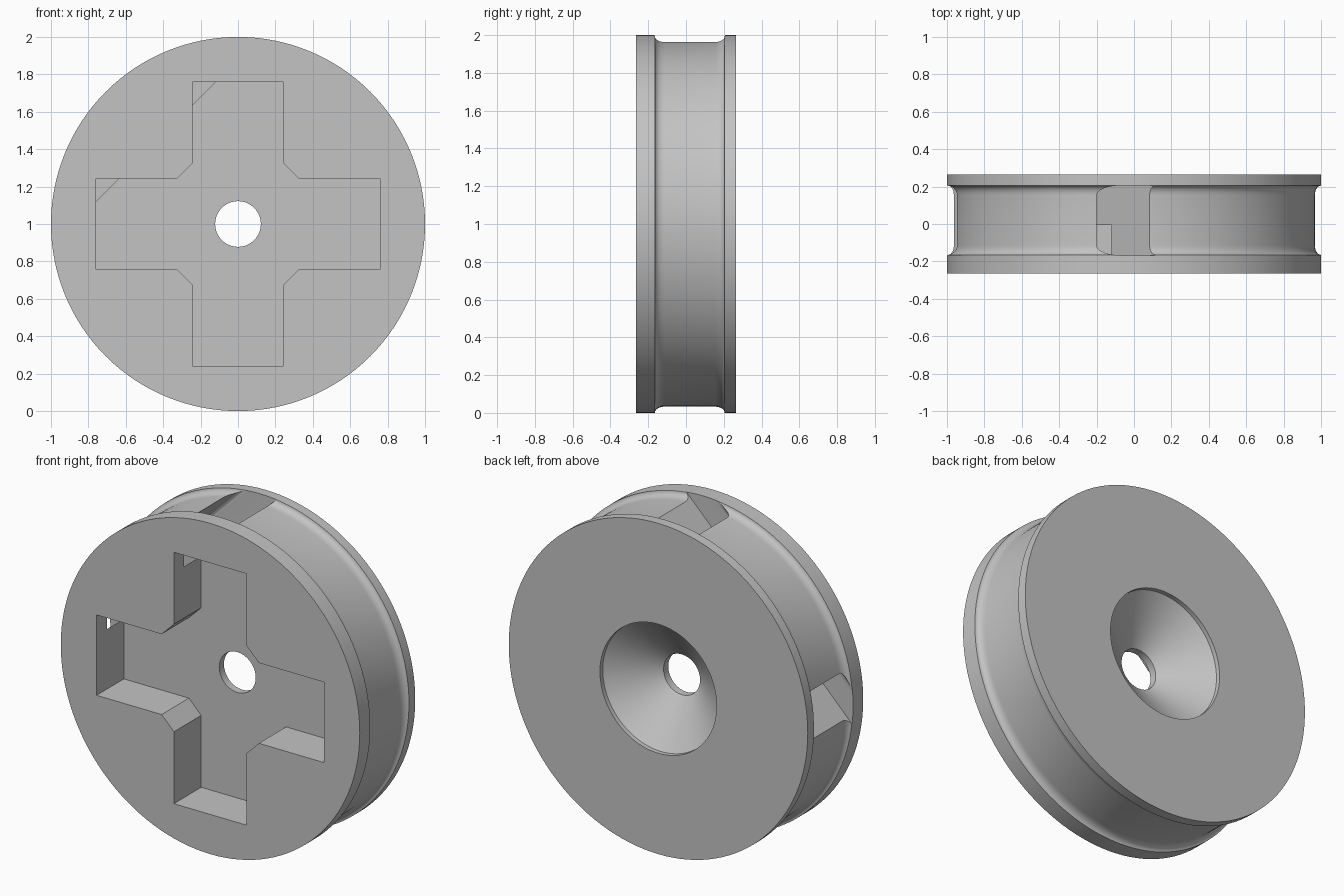
import bpy, bmesh, math
from mathutils import Vector

cube = bpy.data.objects.get("Cube")
if cube:
    bpy.data.objects.remove(cube, do_unlink=True)

SEG = 128
CENTRE = Vector((0, 0, 1))


def make_object(name, bm):
    bmesh.ops.recalc_face_normals(bm, faces=bm.faces)
    mesh = bpy.data.meshes.new(name)
    bm.to_mesh(mesh)
    bm.free()
    obj = bpy.data.objects.new(name, mesh)
    bpy.context.collection.objects.link(obj)
    return obj


def prism(name, points, direction):
    """Extrude a closed outline along a direction."""
    bm = bmesh.new()
    face = bm.faces.new([bm.verts.new(p) for p in points])
    grown = bmesh.ops.extrude_face_region(bm, geom=[face])["geom"]
    verts = [g for g in grown if isinstance(g, bmesh.types.BMVert)]
    bmesh.ops.translate(bm, vec=direction, verts=verts)
    return make_object(name, bm)


def arc(cx, cy, rx, ry, start, end, steps=6):
    """Points on an elliptical arc, angles in degrees."""
    angles = [math.radians(start + (end - start) * i / steps) for i in range(steps + 1)]
    return [(cx + rx * math.cos(a), cy + ry * math.sin(a)) for a in angles]


# Wheel body: (radius, y) ring profile with belt groove and rear countersink
profile = [(0.122, -0.265), (1, -0.265), (1, -0.172)]
profile += arc(1, -0.115, 0.033, 0.05, 270, 180)
profile += arc(1, 0.155, 0.033, 0.05, 180, 90)
profile += [(1, 0.208), (1, 0.265), (0.39, 0.265), (0.39, 0.238), (0.122, 0.04)]

bm = bmesh.new()
rings = []
for i in range(SEG):
    a = math.tau * i / SEG
    rings.append([bm.verts.new((r * math.cos(a), y, 1 + r * math.sin(a))) for r, y in profile])
for i in range(SEG):
    here, there = rings[i], rings[(i + 1) % SEG]
    for j in range(len(profile)):
        k = (j + 1) % len(profile)
        bm.faces.new((here[j], here[k], there[k], there[j]))
wheel = make_object("wheel_body", bm)

# Cross-shaped front recess: one quarter outline turned four times
HALF, REACH, CORNER = 0.243, 0.76, 0.325
outline = []
for q in range(4):
    c, s = round(math.cos(q * math.pi / 2)), round(math.sin(q * math.pi / 2))
    for x, z in ((REACH, -HALF), (REACH, HALF), (CORNER, HALF), (HALF, CORNER)):
        outline.append(CENTRE + Vector((x * c - z * s, -0.4, x * s + z * c)))
recess = prism("recess_cutter", outline, Vector((0, 0.395, 0)))

# Diagonal channel through the rim, rounded on its outer side
along = Vector((1, 0, 1)).normalized()
outward = Vector((-1, 0, 1)).normalized()
LOW, HIGH, FRONT, REAR, ROUND = 0.622, 0.81, -0.168, 0.206, 0.05
section = [(LOW, FRONT)]
section += arc(HIGH - ROUND, FRONT + ROUND, ROUND, ROUND, -90, 0)
section += arc(HIGH - ROUND, REAR - ROUND, ROUND, ROUND, 0, 90)
section += [(LOW, REAR)]
points = [CENTRE + outward * d + Vector((0, y, 0)) - along * 1.2 for d, y in section]
channel = prism("channel_cutter", points, along * 2.4)

# Cut both shapes out of the wheel
bpy.ops.object.select_all(action="DESELECT")
bpy.context.view_layer.objects.active = wheel
wheel.select_set(True)
for cutter in (recess, channel):
    cutter.hide_render = True
    mod = wheel.modifiers.new(cutter.name, "BOOLEAN")
    mod.operation, mod.solver, mod.object = "DIFFERENCE", "EXACT", cutter
    bpy.ops.object.modifier_apply(modifier=mod.name)
    bpy.data.objects.remove(cutter, do_unlink=True)

# Single grey material
grey = bpy.data.materials.new("plain_grey")
grey.use_nodes = True
colour = (0.55, 0.55, 0.55, 1)
grey.diffuse_color = colour
grey.node_tree.nodes["Principled BSDF"].inputs["Base Color"].default_value = colour
wheel.data.materials.clear()
wheel.data.materials.append(grey)
bpy.ops.object.shade_smooth_by_angle(angle=math.radians(30))
